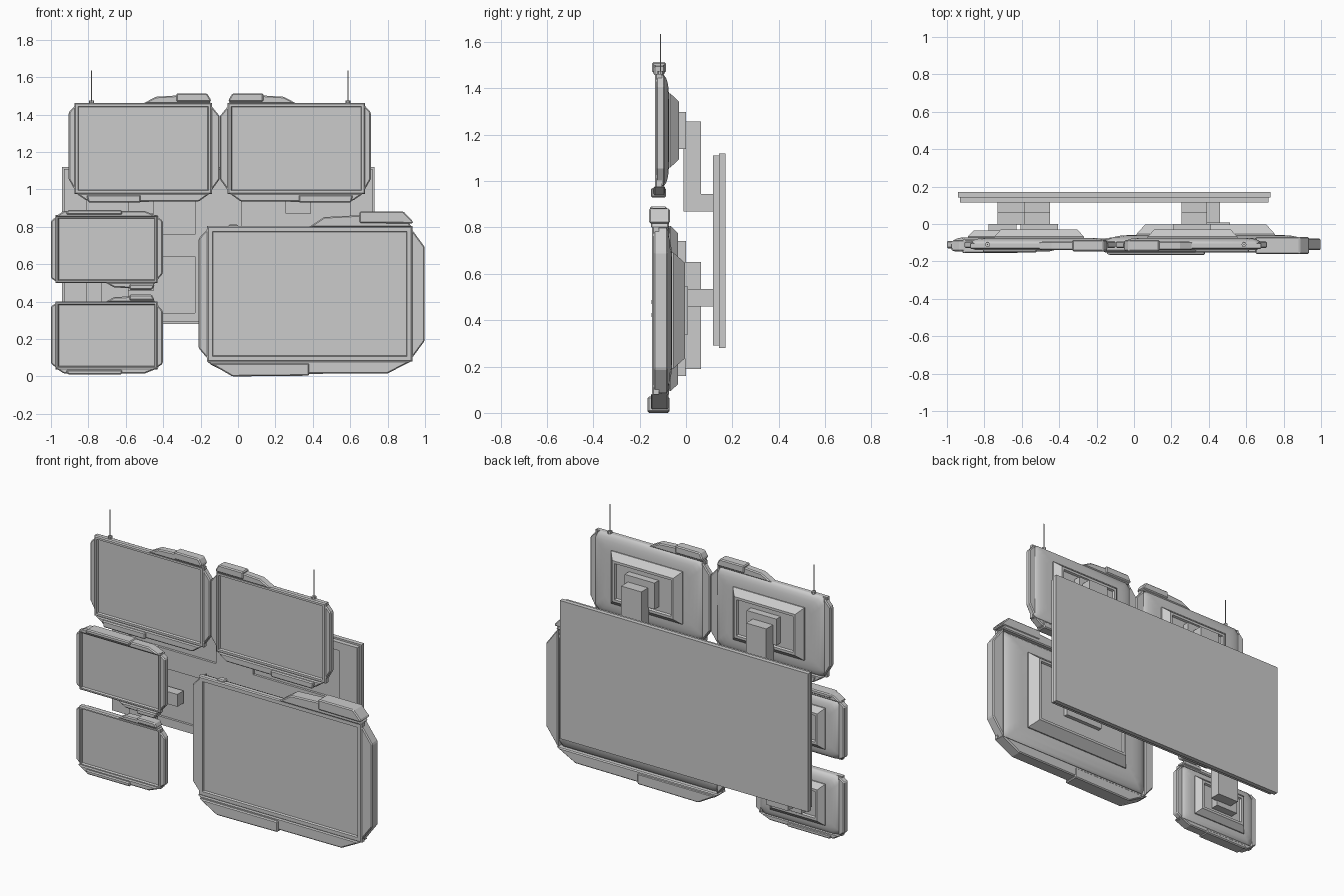
import bpy, bmesh, math

if "Cube" in bpy.data.objects:
    bpy.data.objects.remove(bpy.data.objects["Cube"])


def loft(name, rings, angle=20, bevel=0):
    """Skin closed rings of points and cap both ends."""
    bm = bmesh.new()
    loops = [[bm.verts.new(p) for p in r] for r in rings]
    n = len(rings[0])
    for a, b in zip(loops, loops[1:]):
        for i in range(n):
            j = (i + 1) % n
            bm.faces.new((a[i], a[j], b[j], b[i]))
    bm.faces.new(loops[0])
    bm.faces.new(loops[-1])
    bmesh.ops.recalc_face_normals(bm, faces=bm.faces)
    me = bpy.data.meshes.new(name)
    bm.to_mesh(me)
    bm.free()
    ob = bpy.data.objects.new(name, me)
    bpy.context.collection.objects.link(ob)
    if bevel:
        m = ob.modifiers.new("edge_chamfer", 'BEVEL')
        m.width, m.segments = bevel, 1
    if angle:
        bpy.ops.object.select_all(action='DESELECT')
        ob.select_set(True)
        bpy.context.view_layer.objects.active = ob
        bpy.ops.object.shade_smooth_by_angle(angle=math.radians(angle))
    return ob


def rect(x0, x1, z0, z1, y, inset=0):
    x0, x1, z0, z1 = x0 + inset, x1 - inset, z0 + inset, z1 - inset
    return [(x0, y, z0), (x1, y, z0), (x1, y, z1), (x0, y, z1)]


def octagon(x0, x1, z0, z1, y, c, inset=0):
    x0, x1, z0, z1 = x0 + inset, x1 - inset, z0 + inset, z1 - inset
    return [(x0 + c, y, z0), (x1 - c, y, z0), (x1, y, z0 + c), (x1, y, z1 - c),
            (x1 - c, y, z1), (x0 + c, y, z1), (x0, y, z1 - c), (x0, y, z0 + c)]


def box(name, x0, x1, y0, y1, z0, z1):
    return loft(name, [rect(x0, x1, z0, z1, y0), rect(x0, x1, z0, z1, y1)], 0)


def prism(name, pts, y0, y1, f, bevel=0.006):
    """Extrude an (x, z) outline along y after mapping with f."""
    pts = [f(*p) for p in pts]
    return loft(name, [[(x, y, z) for x, z in pts] for y in (y0, y1)], 0, bevel)


def monitor(name, frame, panel, mount, trims, left, right, ys, f):
    x0, x1, z0, z1 = frame
    (xa, za), (xb, zb) = f(x0, z0), f(x1, z1)
    x0, x1, z0, z1 = min(xa, xb), max(xa, xb), min(za, zb), max(za, zb)
    yf, yb, yp = ys
    bez = (x1 - x0) * 0.025
    # bezel ring, recessed screen and bulging back
    rings = [rect(x0, x1, z0, z1, yf + 0.012, bez + 0.004), rect(x0, x1, z0, z1, yf, bez),
             rect(x0, x1, z0, z1, yf, 0.006), rect(x0, x1, z0, z1, yf + 0.006),
             rect(x0, x1, z0, z1, yf + 0.03)]
    loft(name + "_screen_frame", rings, 0)
    d = yb - yf - 0.03
    rings = [octagon(x0, x1, z0, z1, yf + 0.012, 0.03, 0.004), octagon(x0, x1, z0, z1, yf + 0.03, 0.03)]
    rings += [octagon(x0, x1, z0, z1, yf + 0.03 + d * t, 0.03, s * bez)
              for t, s in ((0.3, 0.25), (0.6, 0.9), (0.82, 2.0), (0.95, 3.3), (1, 4.6))]
    loft(name + "_back_shell", rings, 40)
    # side bumpers, given as outward x with chamfered ends
    (xo, ca, cb), (xr, cc, cd) = left, right
    fx0, fx1, fz0, fz1 = frame
    prism(name + "_left_bumper", [(fx0 + 0.015, fz0), (xo, fz0 + ca), (xo, fz1 - cb), (fx0 + 0.015, fz1)],
          yf + 0.006, yb - 0.018, f)
    prism(name + "_right_bumper", [(fx1 - 0.015, fz0), (xr, fz0 + cc), (xr, fz1 - cd), (fx1 - 0.015, fz1)],
          yf + 0.006, yb - 0.018, f)
    for label, pts, ya, yc in trims:
        prism(name + "_" + label, pts, yf + ya, yb + yc, f)
    # stepped rear panel with sunken centre, and arm mount
    hw, hh = panel
    cx, cz = (x0 + x1) / 2, (z0 + z1) / 2
    r = (cx - hw, cx + hw, cz - hh, cz + hh)
    t = (yp - yb) * 0.8
    loft(name + "_rear_panel", [rect(*r, yb - 0.012), rect(*r, yb + 0.006), rect(*r, yp, t), rect(*r, yp, t + 0.015),
                                rect(*r, yp - 0.012, t + 0.02)], 0)
    box(name + "_mount", cx - mount, cx + mount, yb, max(yp + 0.012, 0), cz - mount * 0.8, cz + mount * 0.8)


same = lambda x, z: (x, z)
flip_x = lambda x, z: (-0.195 - x, z)
flip_z = lambda x, z: (x, 0.9 - z)

# wall board: front layer with four sunken panels, slightly larger back layer
box("board_back", -0.94, 0.73, 0.143, 0.17, 0.28, 1.12)
box("board_core", -0.93, 0.72, 0.13, 0.143, 0.29, 1.11)
for xa, xb in ((-0.93, -0.81), (-0.23, 0.02), (0.60, 0.72)):
    box("board_upright", xa, xb, 0.116, 0.131, 0.29, 1.11)
for za, zb in ((0.29, 0.34), (0.64, 0.76), (1.06, 1.11)):
    for xa, xb in ((-0.81, -0.23), (0.02, 0.60)):
        box("board_rail", xa, xb, 0.116, 0.131, za, zb)

# two mirrored upper monitors
upper_trims = [
    ("bottom_trim", [(-0.865, 0.978), (-0.81, 0.94), (-0.72, 0.933), (-0.21, 0.935), (-0.15, 0.978)], -0.006, -0.016),
    ("bottom_block", [(-0.81, 0.97), (-0.80, 0.93), (-0.52, 0.93), (-0.52, 0.97)], -0.018, -0.012),
    ("top_trim", [(-0.51, 1.458), (-0.44, 1.495), (-0.33, 1.502), (-0.17, 1.505), (-0.145, 1.458)], -0.006, -0.018),
    ("top_block", [(-0.33, 1.468), (-0.33, 1.513), (-0.165, 1.513), (-0.145, 1.48), (-0.145, 1.468)], -0.012, -0.012)]
# two small monitors, the lower one flipped vertically
small_trims = [
    ("long_trim", [(-0.98, 0.853), (-0.93, 0.885), (-0.50, 0.885), (-0.42, 0.853)], -0.01, -0.014),
    ("long_block", [(-0.92, 0.865), (-0.91, 0.89), (-0.62, 0.89), (-0.62, 0.865)], -0.02, -0.01),
    ("short_trim", [(-0.71, 0.502), (-0.66, 0.475), (-0.47, 0.47), (-0.44, 0.502)], -0.006, -0.018),
    ("short_block", [(-0.58, 0.493), (-0.58, 0.463), (-0.46, 0.463), (-0.445, 0.493)], -0.012, -0.014)]
# one large monitor
large_trims = [
    ("bottom_trim", [(-0.17, 0.083), (-0.14, 0.06), (-0.04, 0.012), (0.80, 0.016), (0.93, 0.083)], -0.006, -0.016),
    ("bottom_block", [(-0.15, 0.07), (-0.03, 0.0), (0.38, 0.004), (0.38, 0.07)], -0.02, -0.012),
    ("top_trim", [(0.38, 0.798), (0.46, 0.852), (0.65, 0.862), (0.88, 0.868), (0.93, 0.798)], -0.006, -0.014),
    ("top_block", [(0.65, 0.82), (0.65, 0.882), (0.885, 0.882), (0.935, 0.83), (0.935, 0.818)], -0.014, -0.01),
    ("button", [(-0.05, 0.796), (-0.05, 0.812), (0.0, 0.812), (0.0, 0.796)], 0.012, -0.035)]

for side, f in (("left", same), ("right", flip_x)):
    monitor("upper_%s_monitor" % side, (-0.875, -0.14, 0.975, 1.462), (0.24, 0.16), 0.10, upper_trims,
            (-0.905, 0.08, 0.05), (-0.098, 0.08, 0.07), (-0.134, -0.074, -0.03), f)
    # antenna
    for part, r, za, zb in (("antenna", 0.0025, 1.46, 1.635), ("antenna_base", 0.013, 1.455, 1.475)):
        ax = f(-0.783, 0)[0]
        loft(side + "_" + part, [[(ax + r * math.cos(k * math.pi / 4), -0.11 + r * math.sin(k * math.pi / 4), z)
                                  for k in range(8)] for z in (za, zb)], 0)
    # bracket arm
    xa, xb = sorted((f(-0.585, 0)[0], f(-0.45, 0)[0]))
    arm = [(-0.01, 1.258), (-0.01, 0.87), (0.118, 0.87), (0.118, 0.945), (0.065, 0.945), (0.065, 1.258)]
    loft(side + "_upper_arm", [[(x, y, z) for y, z in arm] for x in (xa, xb)], 0)

for level, f in (("upper", same), ("lower", flip_z)):
    monitor("small_%s_monitor" % level, (-0.975, -0.43, 0.50, 0.862), (0.185, 0.125), 0.075, small_trims,
            (-1.0, 0.025, 0.03), (-0.402, 0.05, 0.03), (-0.136, -0.072, -0.035), f)

monitor("large_monitor", (-0.165, 0.932, 0.08, 0.803), (0.37, 0.25), 0.13, large_trims,
        (-0.21, 0.07, 0.065), (0.998, 0.11, 0.11), (-0.146, -0.06, -0.004), same)

# arms for the small and large monitors
box("small_arm_post", -0.73, -0.585, -0.005, 0.065, 0.19, 0.65)
box("small_arm_link", -0.73, -0.45, 0.06, 0.12, 0.46, 0.535)
box("large_arm", 0.32, 0.46, -0.02, 0.12, 0.46, 0.535)
